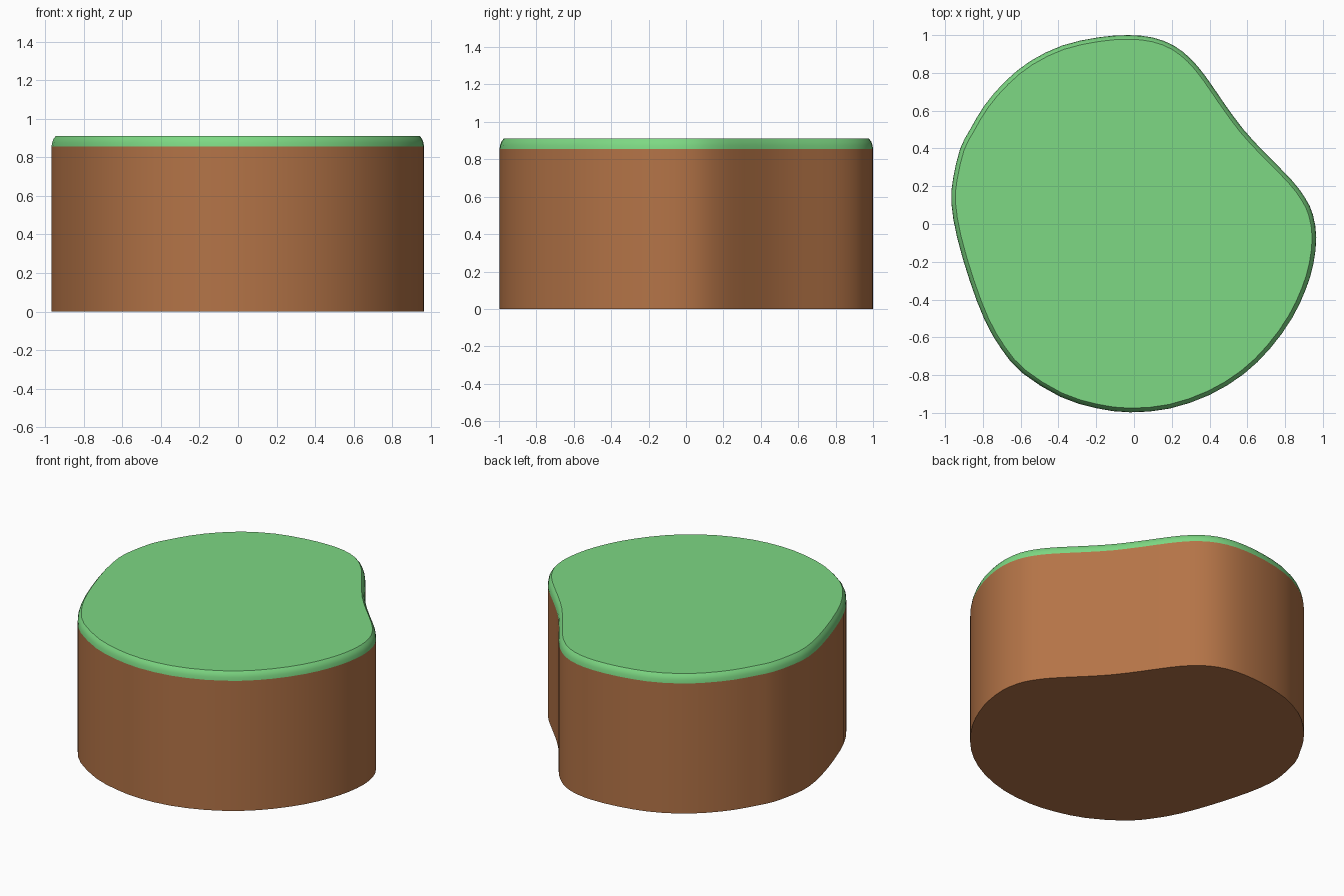
import bpy, bmesh, math
from mathutils import Vector

if "Cube" in bpy.data.objects:
    bpy.data.objects.remove(bpy.data.objects["Cube"])

# Plan outline of the ground block, clockwise from the back
OUTLINE = [(-0.03, 1.0), (0.10, 0.987), (0.21, 0.945), (0.30, 0.875), (0.38, 0.78),
           (0.48, 0.635), (0.58, 0.50), (0.69, 0.38), (0.83, 0.238), (0.905, 0.14),
           (0.947, 0.05), (0.965, -0.07), (0.95, -0.21), (0.91, -0.345), (0.836, -0.50),
           (0.72, -0.66), (0.58, -0.795), (0.40, -0.905), (0.19, -0.977), (-0.02, -0.997),
           (-0.20, -0.975), (-0.39, -0.915), (-0.59, -0.79), (-0.70, -0.665), (-0.79, -0.51),
           (-0.87, -0.30), (-0.937, -0.07), (-0.967, 0.11), (-0.958, 0.24), (-0.92, 0.40),
           (-0.868, 0.50), (-0.79, 0.63), (-0.68, 0.757), (-0.55, 0.862), (-0.38, 0.945),
           (-0.19, 0.988)]


def material(name, rgb):
    m = bpy.data.materials.new(name)
    m.diffuse_color = (*rgb, 1)
    m.use_nodes = True
    m.node_tree.nodes["Principled BSDF"].inputs["Base Color"].default_value = m.diffuse_color
    return m


def smooth_loop(points, steps=2):
    """Closed Catmull-Rom curve, returned counter-clockwise."""
    p = [Vector(q) for q in reversed(points)]
    n, out = len(p), []
    for i in range(n):
        a, b, c, d = (p[(i + k) % n] for k in (-1, 0, 1, 2))
        for s in range(steps):
            t = s / steps
            out.append(0.5 * (2 * b + (c - a) * t + (2 * a - 5 * b + 4 * c - d) * t * t
                              + (3 * b - a - 3 * c + d) * t ** 3))
    return out


def inset(loop, dist):
    n, out = len(loop), []
    for i, p in enumerate(loop):
        t = (loop[(i + 1) % n] - loop[i - 1]).normalized()
        out.append(p + Vector((-t.y, t.x)) * dist)
    return out


def shell(name, profile, mat, cap_bottom=False, cap_top=False):
    """Stack of outline rings; profile holds (inset, height) pairs."""
    bm = bmesh.new()
    rings = [[bm.verts.new((p.x, p.y, z)) for p in inset(LOOP, d)] for d, z in profile]
    for lo, hi in zip(rings, rings[1:]):
        for i in range(len(lo)):
            j = (i + 1) % len(lo)
            bm.faces.new((lo[i], lo[j], hi[j], hi[i]))
    if cap_bottom:
        bm.faces.new(rings[0][::-1])
    if cap_top:
        bm.faces.new(rings[-1])
    me = bpy.data.meshes.new(name)
    bm.to_mesh(me)
    bm.free()
    me.materials.append(mat)
    ob = bpy.data.objects.new(name, me)
    bpy.context.collection.objects.link(ob)
    bpy.ops.object.select_all(action='DESELECT')
    ob.select_set(True)
    bpy.context.view_layer.objects.active = ob
    bpy.ops.object.shade_smooth_by_angle(angle=math.radians(35))
    return ob


LOOP = smooth_loop(OUTLINE)
grass = material("grass green", (0.205, 0.686, 0.227))
dirt = material("dirt brown", (0.456, 0.174, 0.063))

# Dirt wall with closed underside
shell("dirt_base", [(0, 0), (0, 0.855)], dirt, cap_bottom=True)
# Grass layer with rounded rim and flat top
shell("grass_top", [(0, 0.855), (0.003, 0.876), (0.010, 0.895), (0.022, 0.91)],
      grass, cap_top=True)
